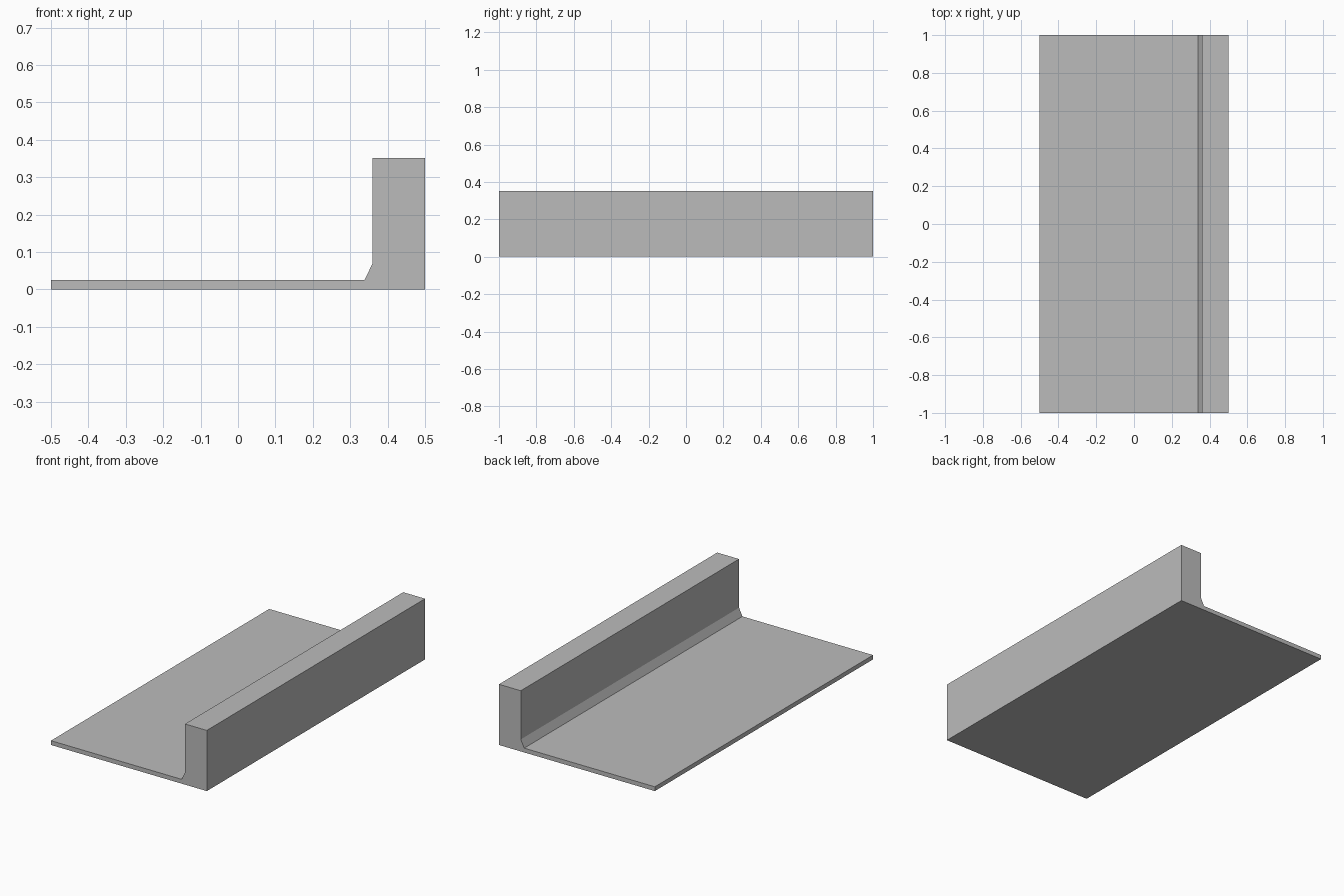
import bpy
import bmesh
from mathutils import Vector

cube = bpy.data.objects.get("Cube")
if cube:
    bpy.data.objects.remove(cube, do_unlink=True)

# Single plain grey material
grey = bpy.data.materials.new("plain grey")
grey.use_nodes = True
colour = (0.5, 0.5, 0.5, 1)
grey.diffuse_color = colour
grey.node_tree.nodes["Principled BSDF"].inputs["Base Color"].default_value = colour

# Cross-section: thin slab, sloped fillet, upright kerb
half_width, half_length = 0.5, 1.0
slab_top, kerb_top = 0.025, 0.352
profile = [
    (-half_width, 0), (half_width, 0), (half_width, kerb_top),
    (0.36, kerb_top), (0.36, 0.07), (0.338, slab_top), (-half_width, slab_top),
]


def extrude_profile(name, points, length, material):
    """Sweep an x-z outline along y, centred on the origin."""
    bm = bmesh.new()
    face = bm.faces.new([bm.verts.new((x, -length / 2, z)) for x, z in points])
    swept = bmesh.ops.extrude_face_region(bm, geom=[face], use_keep_orig=True)
    verts = [v for v in swept["geom"] if isinstance(v, bmesh.types.BMVert)]
    bmesh.ops.translate(bm, verts=verts, vec=Vector((0, length, 0)))
    bmesh.ops.recalc_face_normals(bm, faces=bm.faces)
    mesh = bpy.data.meshes.new(name)
    bm.to_mesh(mesh)
    bm.free()
    mesh.materials.append(material)
    obj = bpy.data.objects.new(name, mesh)
    bpy.context.collection.objects.link(obj)
    return obj


extrude_profile("slab_with_kerb", profile, 2 * half_length, grey)
